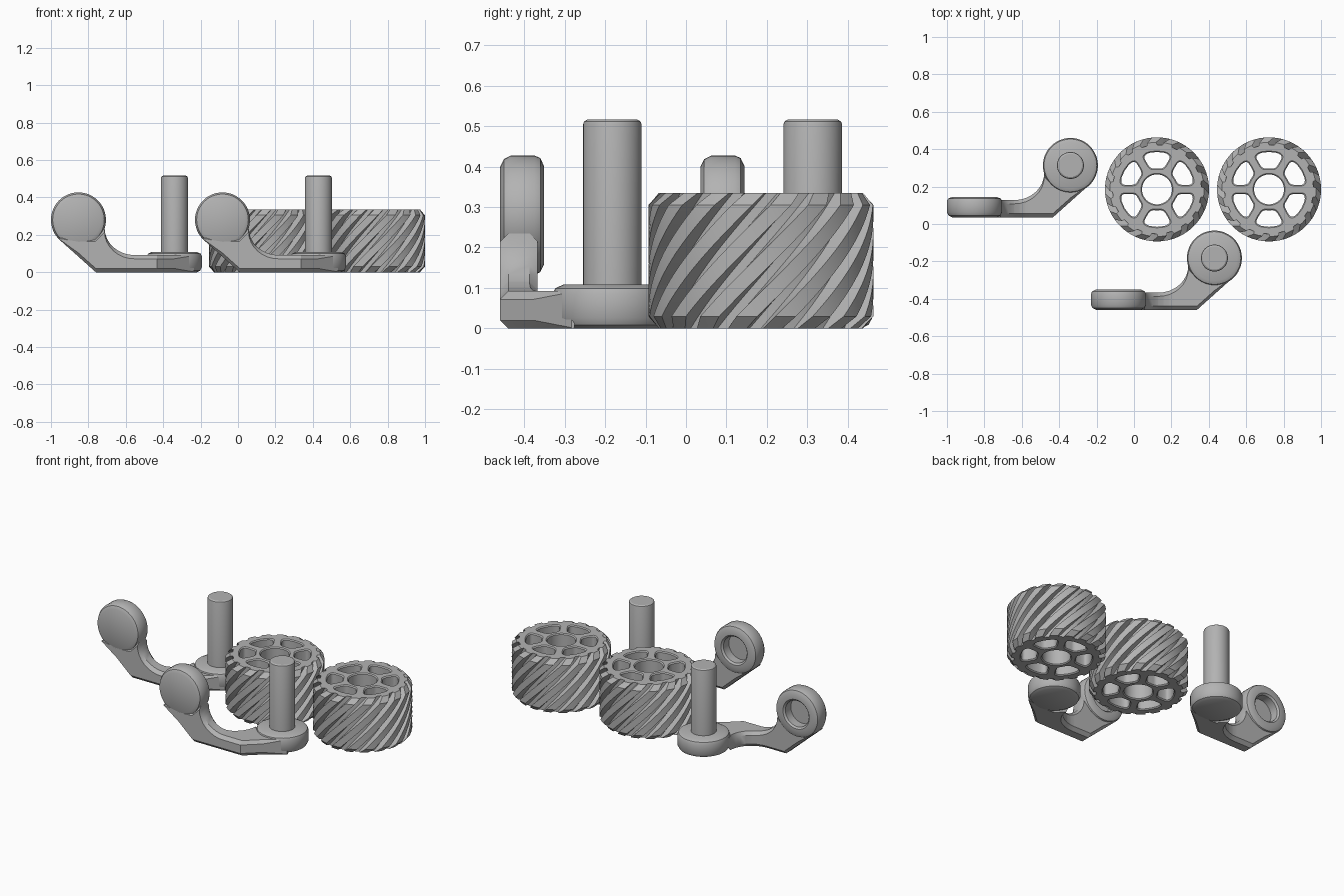
import bpy, bmesh
from math import sin, cos, pi, radians, asin, sqrt, copysign

if "Cube" in bpy.data.objects:
    bpy.data.objects.remove(bpy.data.objects["Cube"])

GREY = (0.45, 0.45, 0.45, 1)
grey = bpy.data.materials.new("matte grey")
grey.use_nodes = True
grey.diffuse_color = GREY
grey.node_tree.nodes["Principled BSDF"].inputs["Base Color"].default_value = GREY


def loft(bm, rings):
    """Skin a list of equal-length closed rings and cap both ends."""
    loops = [[bm.verts.new(p) for p in ring] for ring in rings]
    n = len(loops[0])
    for a, b in zip(loops, loops[1:]):
        for i in range(n):
            j = (i + 1) % n
            bm.faces.new((a[i], a[j], b[j], b[i]))
    bm.faces.new(loops[0][::-1])
    bm.faces.new(loops[-1])


def make(name, shells, location=(0, 0, 0)):
    bm = bmesh.new()
    for rings in shells:
        loft(bm, rings)
    bmesh.ops.recalc_face_normals(bm, faces=bm.faces)
    mesh = bpy.data.meshes.new(name)
    bm.to_mesh(mesh)
    bm.free()
    obj = bpy.data.objects.new(name, mesh)
    obj.location = location
    bpy.context.collection.objects.link(obj)
    return obj


def finish(obj):
    obj.data.materials.clear()
    obj.data.materials.append(grey)
    obj.data.shade_smooth()
    obj.data.set_sharp_from_angle(angle=radians(28))


def circle(r, z, n=48):
    return [(r * cos(2 * pi * i / n), r * sin(2 * pi * i / n), z) for i in range(n)]


def lathe(profile):
    return [circle(r, z) for r, z in profile]


# Helical wheels
HEIGHT, TEETH, TWIST = 0.335, 18, radians(70)
ROOT, TIP, END_TIP, STEPS = 0.238, 0.278, 0.252, 18


def tooth_ring(z, tip):
    pitch = 2 * pi / TEETH
    ring = []
    for k in range(TEETH):
        for f, r in ((0, ROOT), (0.06, tip), (0.33, tip), (0.60, tip), (0.66, ROOT)):
            a = (k + f) * pitch + TWIST * z / HEIGHT
            ring.append((r * cos(a), r * sin(a), z))
    return ring


def window_ring(k, z, grow):
    """Rounded sector between two spokes."""
    ring = []
    for i in range(28):
        t = 2 * pi * i / 28
        c, s = (copysign(abs(v) ** 0.5, v) for v in (cos(t), sin(t)))
        r = 0.156 + (0.044 + grow) * s
        half = pi / 6 - asin((0.024 - grow) / r)
        a = radians(30 + 60 * k) + half * c
        ring.append((r * cos(a), r * sin(a), z))
    return ring


def wheel(name, location):
    levels = [0] + [0.03 + (HEIGHT - 0.06) * i / STEPS for i in range(STEPS + 1)] + [HEIGHT]
    body = make(name, [[tooth_ring(z, END_TIP if z in (0, HEIGHT) else TIP) for z in levels]], location)
    cuts = ((-0.01, 0.016), (0.006, 0), (HEIGHT - 0.006, 0), (HEIGHT + 0.01, 0.016))
    shells = [[window_ring(k, z, g) for z, g in cuts] for k in range(6)]
    shells.append([circle(0.08 + g, z) for z, g in cuts])
    cutter = make("wheel_cutter", shells, location)
    cutter.hide_render = True
    mod = body.modifiers.new("openings", 'BOOLEAN')
    mod.operation, mod.solver, mod.object = 'DIFFERENCE', 'EXACT', cutter
    cut_mesh = bpy.data.meshes.new_from_object(
        body.evaluated_get(bpy.context.evaluated_depsgraph_get()))
    body.modifiers.clear()
    body.data = cut_mesh
    bpy.data.objects.remove(cutter)
    finish(body)


wheel("left_wheel", (0.722, 0.185, 0))
wheel("middle_wheel", (0.123, 0.185, 0))

# Bent arms: the link has the same side profile at both ends, turned a quarter
SPAN, FRONT, THICK, BEND = 0.513, -0.277, 0.092, 0.30


def low(u):
    return min(0.176, max(0, 0.176 * (0.093 - u) / 0.197))


def high(u):
    if u >= BEND:
        return THICK
    if u >= 0.14:
        t = (BEND - u) / 0.16
        return THICK + 0.143 * (1 - sqrt(max(0, 1 - t * t)))
    if u >= 0.09:
        return 0.185 + 0.05 * (u - 0.09) / 0.05
    return 0.183


def section(x):
    """Chamfered rectangle across the link."""
    y0, y1 = FRONT + low(-x), FRONT + high(-x)
    z0, z1 = low(x + SPAN), high(x + SPAN)
    c = min(0.02, 0.3 * (y1 - y0), 0.3 * (z1 - z0))
    return [(x, y0 + c, z0), (x, y1 - c, z0), (x, y1, z0 + c), (x, y1, z1 - c),
            (x, y1 - c, z1), (x, y0 + c, z1), (x, y0, z1 - c), (x, y0, z0 + c)]


RIM = [(0.120, 0), (0.138, 0.009), (0.147, 0.026), (0.147, 0.085), (0.141, 0.099), (0.122, 0.108)]


def arm(side, location):
    knots = [-0.104, 0, 0.09, 0.093] + [BEND - 0.16 * sin(pi / 2 * i / 8) for i in range(9)]
    stations = sorted({round(x, 4) for u in knots for x in (u - SPAN, -u)})
    parts = [make(side + "_arm_link", [[section(x) for x in stations]], location)]
    parts.append(make(side + "_arm_base", [lathe(RIM)], location))
    pin = [(0.072, 0.05), (0.072, 0.505), (0.070, 0.511), (0.062, 0.516)]
    parts.append(make(side + "_arm_pin", [lathe(pin)], location))
    # Upright disc with a blind socket in its back
    socket = RIM + [(0.090, 0.108), (0.080, 0.098), (0.080, 0.045)]
    upright = [[(x - SPAN, FRONT + z, y + 0.28) for x, y, z in ring] for ring in lathe(socket)]
    parts.append(make(side + "_arm_socket_disc", [upright], location))
    for part in parts:
        finish(part)


arm("rear", (-0.34, 0.313, 0))
arm("front", (0.43, -0.182, 0))
